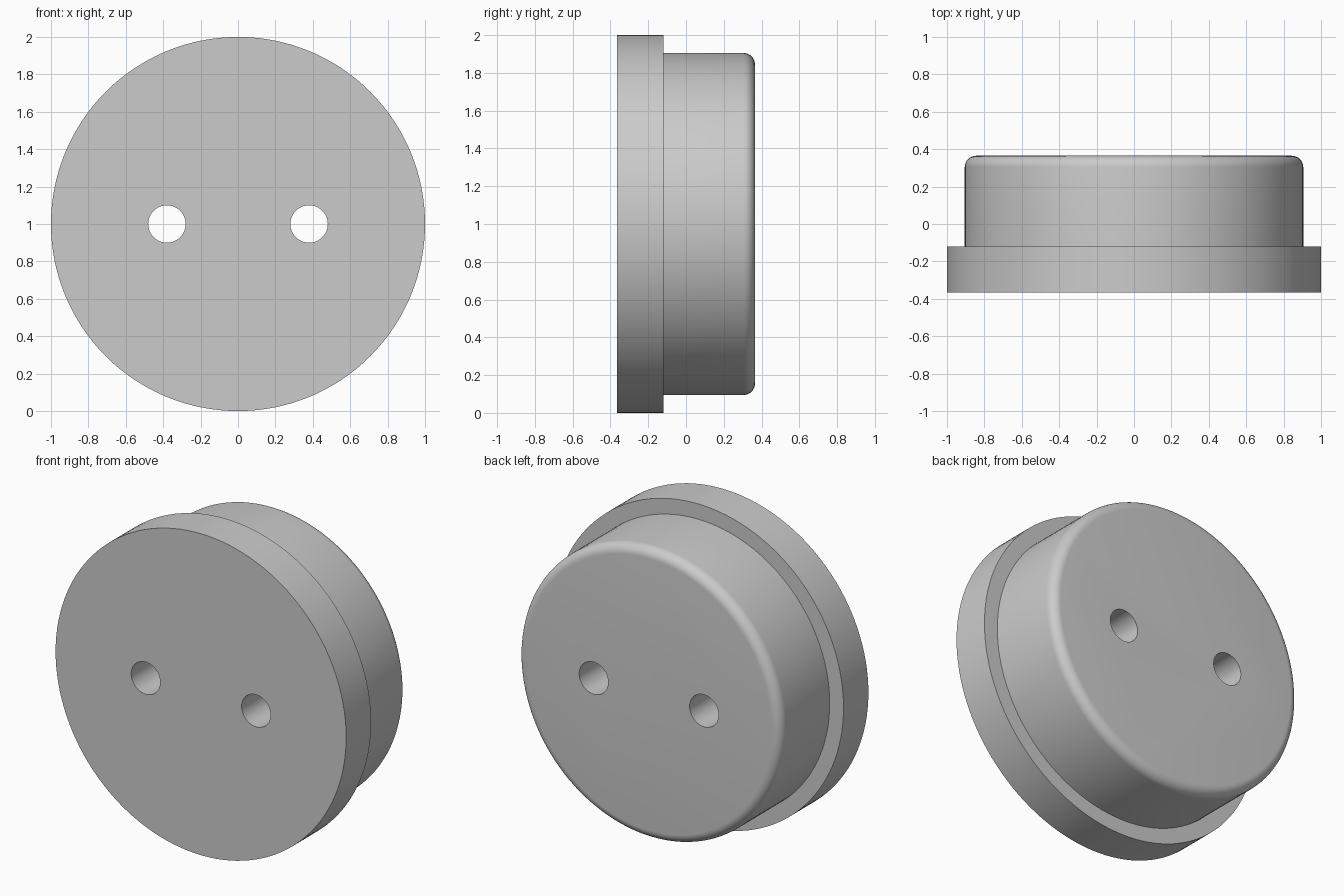
import bpy
import bmesh
from math import cos, sin, pi, radians
from mathutils import Matrix

SEGMENTS = 128
CENTRE_Z = 1.0
FRONT, STEP, BACK = -0.365, -0.12, 0.365
FLANGE_R, BODY_R, FILLET = 1.0, 0.905, 0.06
HOLE_R, HOLE_X = 0.1, 0.38

default = bpy.data.objects.get("Cube")
if default:
    bpy.data.objects.remove(default, do_unlink=True)

# Single plain grey
grey = bpy.data.materials.new("plain grey")
grey.use_nodes = True
colour = (0.6, 0.6, 0.6, 1.0)
grey.diffuse_color = colour
grey.node_tree.nodes["Principled BSDF"].inputs["Base Color"].default_value = colour


def add_object(name, bm):
    bmesh.ops.recalc_face_normals(bm, faces=bm.faces)
    mesh = bpy.data.meshes.new(name)
    bm.to_mesh(mesh)
    bm.free()
    mesh.materials.append(grey)
    obj = bpy.data.objects.new(name, mesh)
    bpy.context.collection.objects.link(obj)
    return obj


def lathe(name, profile):
    """Turn (radius, y) points about the y axis and cap both ends."""
    bm = bmesh.new()
    rings = []
    for r, y in profile:
        angles = [2 * pi * i / SEGMENTS for i in range(SEGMENTS)]
        rings.append([bm.verts.new((r * cos(a), y, CENTRE_Z + r * sin(a))) for a in angles])
    for a, b in zip(rings, rings[1:]):
        for i in range(SEGMENTS):
            j = (i + 1) % SEGMENTS
            bm.faces.new((a[i], a[j], b[j], b[i]))
    bm.faces.new(rings[0])
    bm.faces.new(rings[-1])
    return add_object(name, bm)


# Flanged plug with a rounded rear rim
profile = [(FLANGE_R, FRONT), (FLANGE_R, STEP), (BODY_R, STEP)]
for k in range(9):
    a = k / 8 * pi / 2
    profile.append((BODY_R - FILLET + FILLET * cos(a), BACK - FILLET + FILLET * sin(a)))
plug = lathe("flanged_plug", profile)

# Two through holes
bpy.context.view_layer.objects.active = plug
plug.select_set(True)
for side in (-1, 1):
    bm = bmesh.new()
    place = Matrix.Translation((side * HOLE_X, 0, CENTRE_Z)) @ Matrix.Rotation(pi / 2, 4, "X")
    bmesh.ops.create_cone(bm, cap_ends=True, segments=64, radius1=HOLE_R,
                          radius2=HOLE_R, depth=2, matrix=place)
    cutter = add_object("hole_cutter", bm)
    cutter.hide_render = True
    cut = plug.modifiers.new("hole", "BOOLEAN")
    cut.operation = "DIFFERENCE"
    cut.solver = "EXACT"
    cut.object = cutter
    bpy.ops.object.modifier_apply(modifier=cut.name)
    bpy.data.objects.remove(cutter, do_unlink=True)

# Smooth walls, crisp edges
bpy.ops.object.select_all(action="DESELECT")
plug.select_set(True)
bpy.context.view_layer.objects.active = plug
bpy.ops.object.shade_smooth_by_angle(angle=radians(30))
